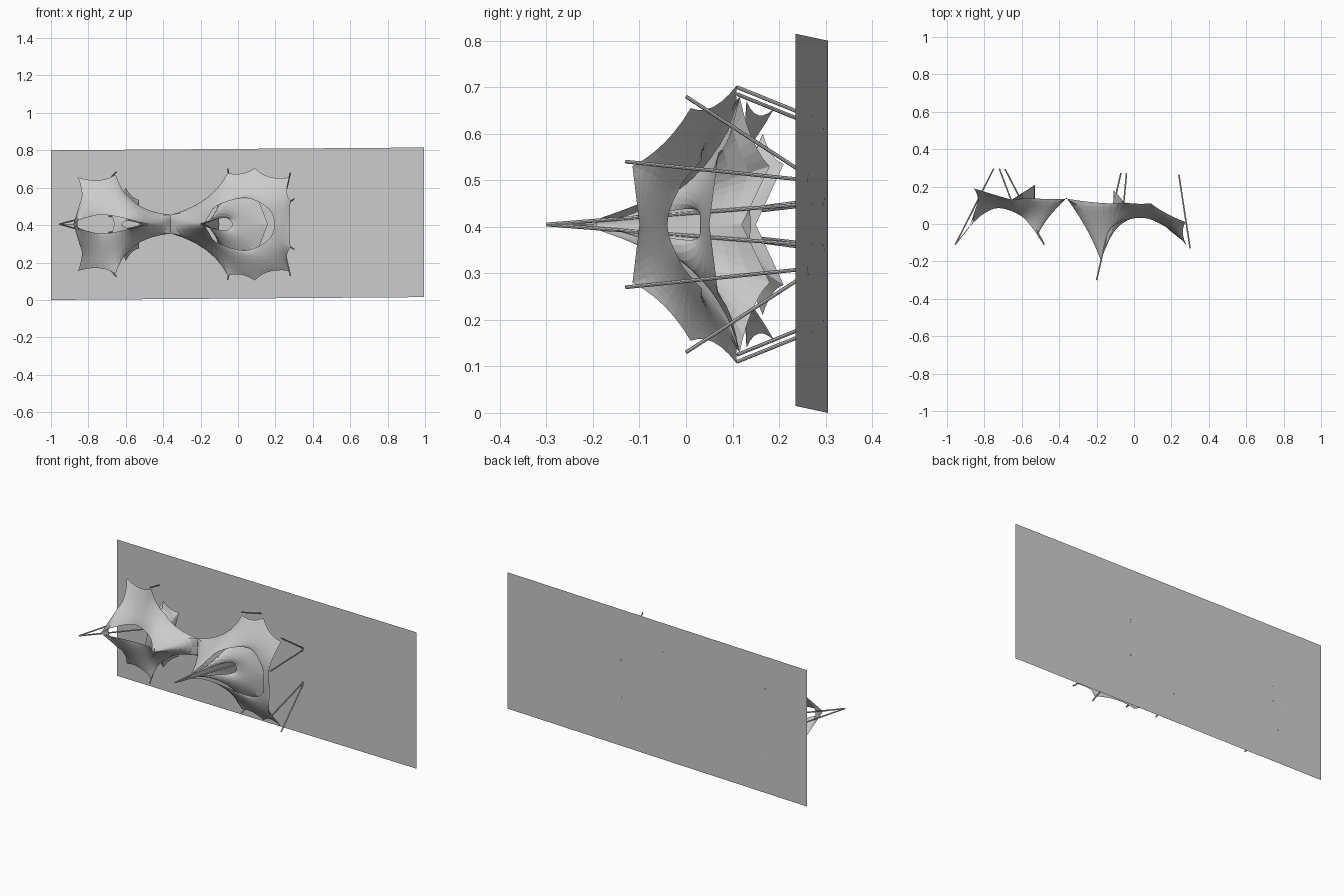
import bpy
from mathutils import Vector

cube = bpy.data.objects.get("Cube")
if cube:
    bpy.data.objects.remove(cube)

MID = 0.405   # height of the horizontal symmetry plane
ROWS = 9      # cells between the rim and the opening
STEPS = 6     # cells along each scalloped edge


def flip(p):
    return Vector((p[0], p[1], 2 * MID - p[2]))


def make_object(name, verts, faces):
    mesh = bpy.data.meshes.new(name)
    mesh.from_pydata(verts, [], faces)
    mesh.update()
    obj = bpy.data.objects.new(name, mesh)
    bpy.context.collection.objects.link(obj)
    return obj


def scalloped(points, bow):
    """Half rim: edges between corners sag toward the middle."""
    pts = [Vector(p) for p in points]
    centre = sum(pts, Vector()) / len(pts)
    centre.z = MID
    out = []
    last = len(pts) - 2
    for i, (a, b) in enumerate(zip(pts, pts[1:])):
        sag = 0 if i in (0, last) else bow
        pull = (centre - (a + b) / 2).normalized() * (b - a).length * sag
        for k in range(STEPS):
            t = k / STEPS
            out.append(a.lerp(b, t) + pull * 4 * t * (1 - t))
    return out + [pts[-1]]


def smooth_path(points, steps=10):
    """Rounded path through the points, with free ends."""
    p = [Vector(q) for q in points]
    p = [flip(p[1])] + p + [flip(p[-2])]
    out = []
    for i in range(1, len(p) - 2):
        for k in range(steps):
            t = k / steps
            a, b, c, d = p[i - 1:i + 3]
            out.append(0.5 * (2 * b + (c - a) * t
                              + (2 * a - 5 * b + 4 * c - d) * t ** 2
                              + (3 * b - a - 3 * c + d) * t ** 3))
    return out + [p[-2]]


def fractions(path):
    total = [0.0]
    for a, b in zip(path, path[1:]):
        total.append(total[-1] + (b - a).length)
    return [t / total[-1] for t in total]


def resample(path, wanted):
    have, out, j = fractions(path), [], 0
    for f in wanted:
        while j < len(path) - 2 and have[j + 1] < f:
            j += 1
        span = max(have[j + 1] - have[j], 1e-9)
        out.append(path[j].lerp(path[j + 1], min((f - have[j]) / span, 1)))
    return out


def close_loop(half):
    return half + [flip(p) for p in reversed(half[1:-1])]


def membrane(name, rim, opening, bow=0.12):
    """Stretched sheet between a scalloped rim and an opening, relaxed like fabric."""
    outer = scalloped(rim, bow)
    inner = resample(smooth_path(opening), fractions(outer))
    outer, inner = close_loop(outer), close_loop(inner)
    n = len(outer)
    grid = [[o.lerp(i, r / ROWS) for o, i in zip(outer, inner)] for r in range(ROWS + 1)]
    for _ in range(60):
        new = [row[:] for row in grid]
        for r in range(1, ROWS):
            for c in range(n):
                new[r][c] = (grid[r - 1][c] + grid[r + 1][c]
                             + grid[r][c - 1] + grid[r][(c + 1) % n]) / 4
        grid = new
    faces = [(r * n + c, r * n + (c + 1) % n, (r + 1) * n + (c + 1) % n, (r + 1) * n + c)
             for r in range(ROWS) for c in range(n)]
    return make_object(name, [v for row in grid for v in row], faces)


def strut(name, start, end, radius=0.004):
    a, b = Vector(start), Vector(end)
    bpy.ops.mesh.primitive_cylinder_add(vertices=8, radius=radius, depth=(b - a).length,
                                        location=(a + b) / 2)
    obj = bpy.context.object
    obj.name = name
    obj.rotation_mode = 'QUATERNION'
    obj.rotation_quaternion = (b - a).to_track_quat('Z', 'Y')


# Back wall
make_object("back_wall", [(-1, .305, 0), (.995, .235, .015), (.995, .235, .815), (-1, .305, .8)],
            [(0, 1, 2, 3)])

# Right-hand canopy in the front view, with its oval opening
membrane("large_canopy",
         [(-.36, .14, MID), (-.36, .135, .455), (-.055, .115, .68), (.09, .11, .705),
          (.275, .01, .655), (.28, -.115, .53), (.275, -.1, MID)],
         [(-.175, -.2, MID), (-.155, -.1, .45), (-.11, -.01, .505), (.04, .035, .545),
          (.16, -.01, .49), (.195, -.04, MID)])

# Inner sheet pulled forward to the long spike
membrane("large_inner_sheet",
         [(-.1, .12, MID), (-.11, .18, .53), (-.055, .115, .68), (.1, .07, .56),
          (.16, .05, MID)],
         [(-.18, -.2, MID), (-.12, -.06, .43), (-.06, .02, .437), (-.03, .03, MID)])

# Smaller canopy with a lens opening between two spikes
membrane("small_canopy",
         [(-.88, -.015, MID), (-.845, .09, .52), (-.855, .19, .655), (-.655, .13, .67),
          (-.57, .14, .54), (-.36, .135, .455), (-.36, .14, MID)],
         [(-.88, -.015, MID), (-.81, .05, .44), (-.72, .085, .455), (-.6, .04, .435),
          (-.515, -.06, MID)])

# Small inner sheet
membrane("small_inner_sheet",
         [(-.53, .15, MID), (-.53, .21, .535), (-.6, .165, .6), (-.69, .11, .5),
          (-.66, .1, MID)],
         [(-.515, -.06, MID), (-.54, .01, .425), (-.58, .06, .432), (-.62, .08, MID)])

# Struts from the fabric corners and spikes back to the wall, in mirrored pairs
STRUTS = {
    "long_spike": ((-.2, -.3, MID), (-.07, .272, .45)),
    "outer_spike": ((-.955, -.11, MID), (-.75, .296, .46)),
    "inner_spike": ((-.48, -.11, MID), (-.69, .294, .45)),
    "small_corner": ((-.65, .11, .685), (-.72, .295, .61)),
    "large_corner": ((-.055, .11, .7), (-.04, .271, .635)),
    "edge_corner": ((.28, 0, .68), (.24, .262, .51)),
    "front_corner": ((.3, -.13, .54), (.24, .262, .5)),
}
for label, (tip, foot) in STRUTS.items():
    strut(label + "_strut_upper", tip, foot)
    strut(label + "_strut_lower", flip(tip), flip(foot))

# Short tie cords from the spike ends to the fabric
for label, tip, point in (("long", (-.2, -.3, MID), (-.175, -.2, MID)),
                          ("outer", (-.955, -.11, MID), (-.88, -.015, MID)),
                          ("inner", (-.48, -.11, MID), (-.515, -.06, MID))):
    strut(label + "_spike_tie", tip, point, 0.002)
